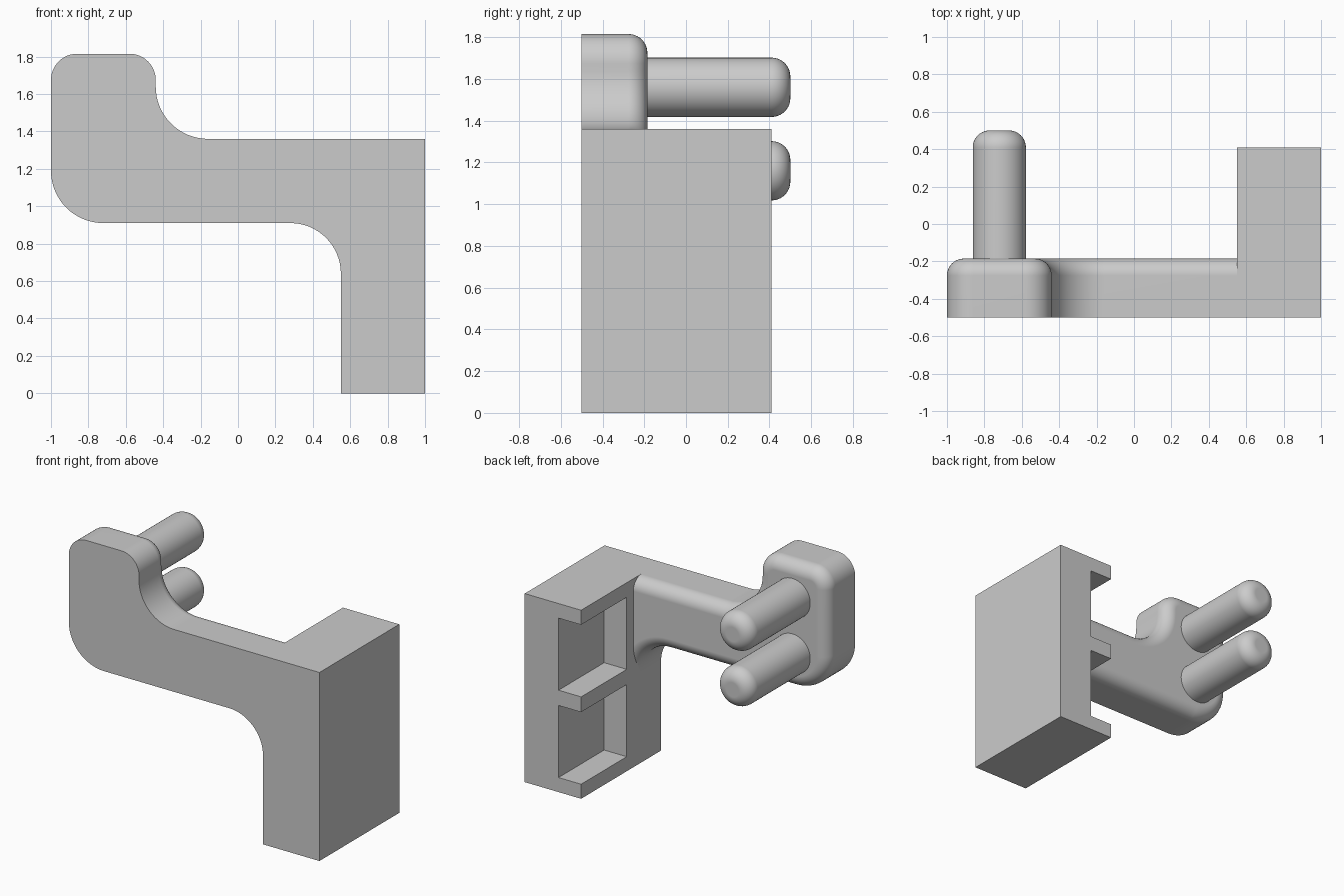
import bpy, bmesh
from math import pi, sin, cos, radians
from mathutils import Vector, Matrix

cube = bpy.data.objects.get("Cube")
if cube:
    bpy.data.objects.remove(cube, do_unlink=True)

GREY = (0.6, 0.6, 0.6, 1)
mat = bpy.data.materials.new("light grey")
mat.use_nodes = True
mat.diffuse_color = GREY
mat.node_tree.nodes["Principled BSDF"].inputs["Base Color"].default_value = GREY

FRONT, ARM_BACK, FILLET = -0.5, -0.185, 0.09
HOLE_HEIGHTS = (0.365, 0.995)
HOLE_Y = 0.15


def make_object(name, bm):
    bmesh.ops.recalc_face_normals(bm, faces=bm.faces)
    mesh = bpy.data.meshes.new(name)
    bm.to_mesh(mesh)
    bm.free()
    mesh.materials.append(mat)
    obj = bpy.data.objects.new(name, mesh)
    bpy.context.collection.objects.link(obj)
    return obj


def make_box(name, low, high):
    low, high = Vector(low), Vector(high)
    bm = bmesh.new()
    bmesh.ops.create_cube(bm, size=1, matrix=Matrix.LocRotScale(
        (low + high) / 2, None, high - low))
    return make_object(name, bm)


def make_cylinder(name, radius, start, end, turn, rounding=0):
    """Cylinder along the turned z axis, with an optional rounded far end."""
    start, end = Vector(start), Vector(end)
    length = (end - start).length
    bm = bmesh.new()
    bmesh.ops.create_cone(bm, cap_ends=True, segments=64, radius1=radius,
                          radius2=radius, depth=length)
    if rounding:
        rim = [e for e in bm.edges if all(v.co.z > 0 for v in e.verts)]
        bmesh.ops.bevel(bm, geom=rim, offset=rounding, segments=10,
                        profile=0.5, affect='EDGES')
    bm.transform(Matrix.Translation((start + end) / 2) @ turn)
    return make_object(name, bm)


def activate(obj):
    bpy.ops.object.select_all(action='DESELECT')
    obj.select_set(True)
    bpy.context.view_layer.objects.active = obj


def boolean(obj, other, operation):
    activate(obj)
    mod = obj.modifiers.new("boolean", 'BOOLEAN')
    mod.operation, mod.solver, mod.object = operation, 'EXACT', other
    bpy.ops.object.modifier_apply(modifier=mod.name)
    bpy.data.objects.remove(other, do_unlink=True)


def finish(obj):
    activate(obj)
    bpy.ops.object.shade_smooth_by_angle(angle=radians(35))
    obj.modifiers.new("weighted normals", 'WEIGHTED_NORMAL').keep_sharp = True


# Arm outline corners, clockwise from the front: x, z, corner radius
CORNERS = [(-1, 0.91, 0.28), (-1, 1.815, 0.14), (-0.44, 1.815, 0.14),
           (-0.44, 1.36, 0.28), (0.68, 1.36, 0), (0.68, 0.5, 0),
           (0.55, 0.5, 0), (0.55, 0.91, 0.27)]


def arm_outline(inset):
    """Rounded outline moved inward by the inset."""
    points = []
    for i, (x, z, radius) in enumerate(CORNERS):
        corner = Vector((x, z))
        before = (corner - Vector(CORNERS[i - 1][:2])).normalized()
        after = (Vector(CORNERS[(i + 1) % len(CORNERS)][:2]) - corner).normalized()
        convex = before.cross(after) < 0
        inward = Vector((before.y, -before.x)) + Vector((after.y, -after.x))
        if not radius:
            points.append(corner + inward * inset)
            continue
        center = corner + (after - before) * radius
        r = radius - inset if convex else radius + inset
        for k in range(17):
            t = k / 16 * pi / 2
            points.append(center + before * r * sin(t) - after * r * cos(t))
    return points


# Arm: sharp at the front, rounded around the back
bm = bmesh.new()
layers = [(0, FRONT)]
for k in range(11):
    t = k / 10 * pi / 2
    layers.append((FILLET * (1 - cos(t)), ARM_BACK - FILLET * (1 - sin(t))))
rings = [[bm.verts.new((p.x, y, p.y)) for p in arm_outline(inset)]
         for inset, y in layers]
for a, b in zip(rings, rings[1:]):
    for i in range(len(a)):
        bm.faces.new((a[i - 1], a[i], b[i], b[i - 1]))
bm.faces.new(rings[0])
bm.faces.new(rings[-1])
arm = make_object("arm", bm)

# Mounting block with two open pockets and two screw holes
block = make_box("mounting_bracket", (0.55, FRONT, 0), (1, 0.41, 1.36))
boolean(block, arm, 'UNION')
for z in HOLE_HEIGHTS:
    pocket = make_box("pocket_cutter", (0.4, HOLE_Y - 0.26, z - 0.26),
                      (0.73, 0.6, z + 0.26))
    boolean(block, pocket, 'DIFFERENCE')
    hole = make_cylinder("hole_cutter", 0.14, (0.6, HOLE_Y, z), (1.2, HOLE_Y, z),
                         Matrix.Rotation(pi / 2, 4, 'Y'))
    boolean(block, hole, 'DIFFERENCE')
finish(block)

# Two rounded pegs at the back of the arm
for name, z in (("lower_peg", 1.16), ("upper_peg", 1.56)):
    peg = make_cylinder(name, 0.142, (-0.72, -0.3, z), (-0.72, 0.5, z),
                        Matrix.Rotation(-pi / 2, 4, 'X'), FILLET)
    finish(peg)
